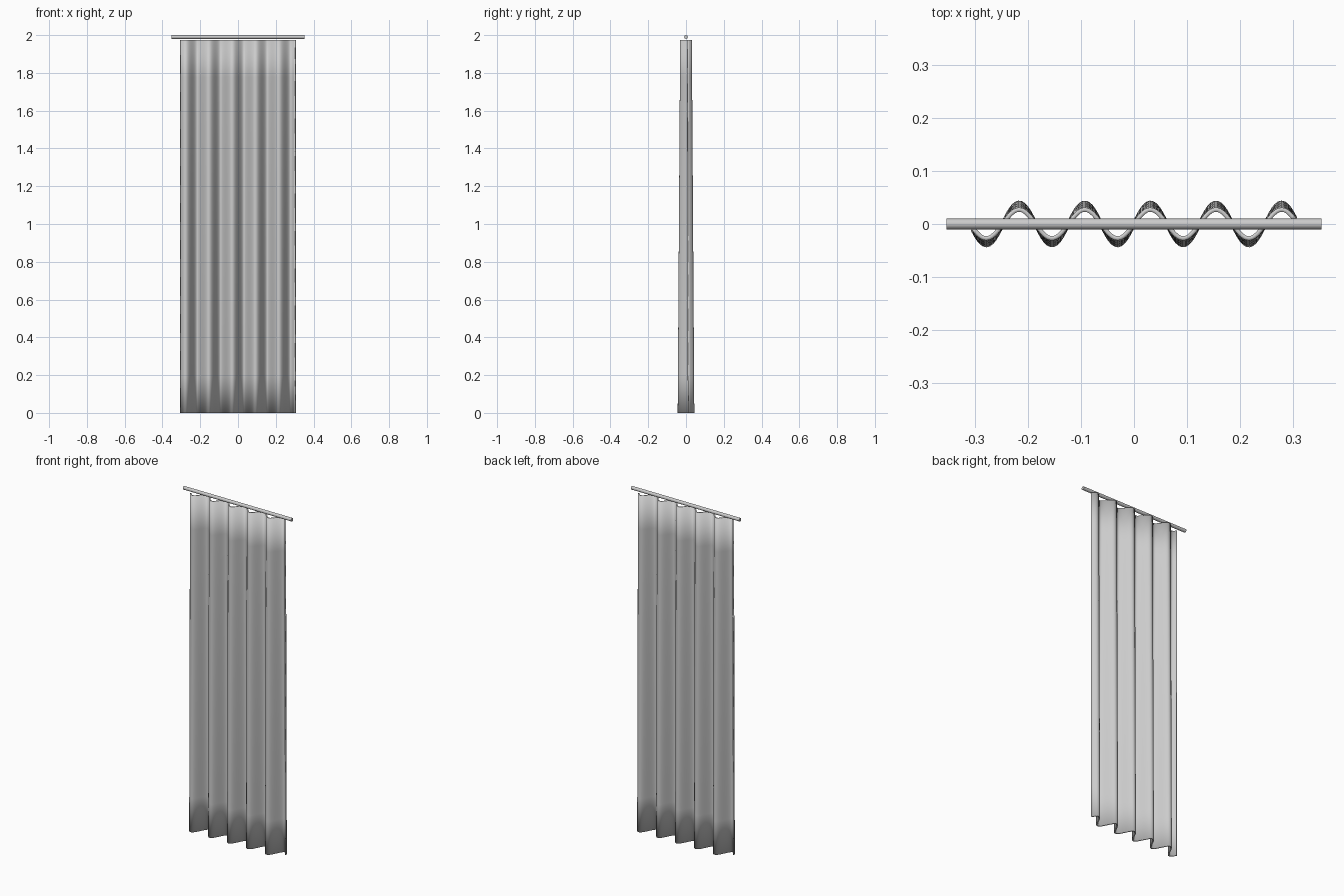
import bpy, bmesh, math

if "Cube" in bpy.data.objects:
    bpy.data.objects.remove(bpy.data.objects["Cube"])

HALF_W, TOP = 0.303, 1.975
PERIOD = 0.1235
COLS, ROWS = 120, 10


def finish(obj, angle=40):
    bpy.ops.object.select_all(action='DESELECT')
    obj.select_set(True)
    bpy.context.view_layer.objects.active = obj
    bpy.ops.object.shade_smooth_by_angle(angle=math.radians(angle))


# curtain: sine-pleated cloth whose folds deepen towards the hem
bm = bmesh.new()
grid = []
for r in range(ROWS + 1):
    t = r / ROWS
    amp = 0.040 - 0.013 * t
    row = []
    for c in range(COLS + 1):
        x = HALF_W * (2 * c / COLS - 1)
        row.append(bm.verts.new((x, amp * math.sin(2 * math.pi * x / PERIOD), TOP * t)))
    grid.append(row)
for r in range(ROWS):
    for c in range(COLS):
        bm.faces.new((grid[r][c], grid[r][c + 1], grid[r + 1][c + 1], grid[r + 1][c]))
mesh = bpy.data.meshes.new("curtain")
bm.to_mesh(mesh)
bm.free()
curtain = bpy.data.objects.new("curtain", mesh)
bpy.context.collection.objects.link(curtain)
finish(curtain)

# cloth thickness
solid = curtain.modifiers.new("thickness", 'SOLIDIFY')
solid.thickness = 0.008
solid.offset = 0

# curtain rod
bpy.ops.mesh.primitive_cylinder_add(vertices=16, radius=0.01, depth=0.705,
                                    location=(0, 0, 1.99),
                                    rotation=(0, math.pi / 2, 0))
rod = bpy.context.object
rod.name = "curtain_rod"
finish(rod)
